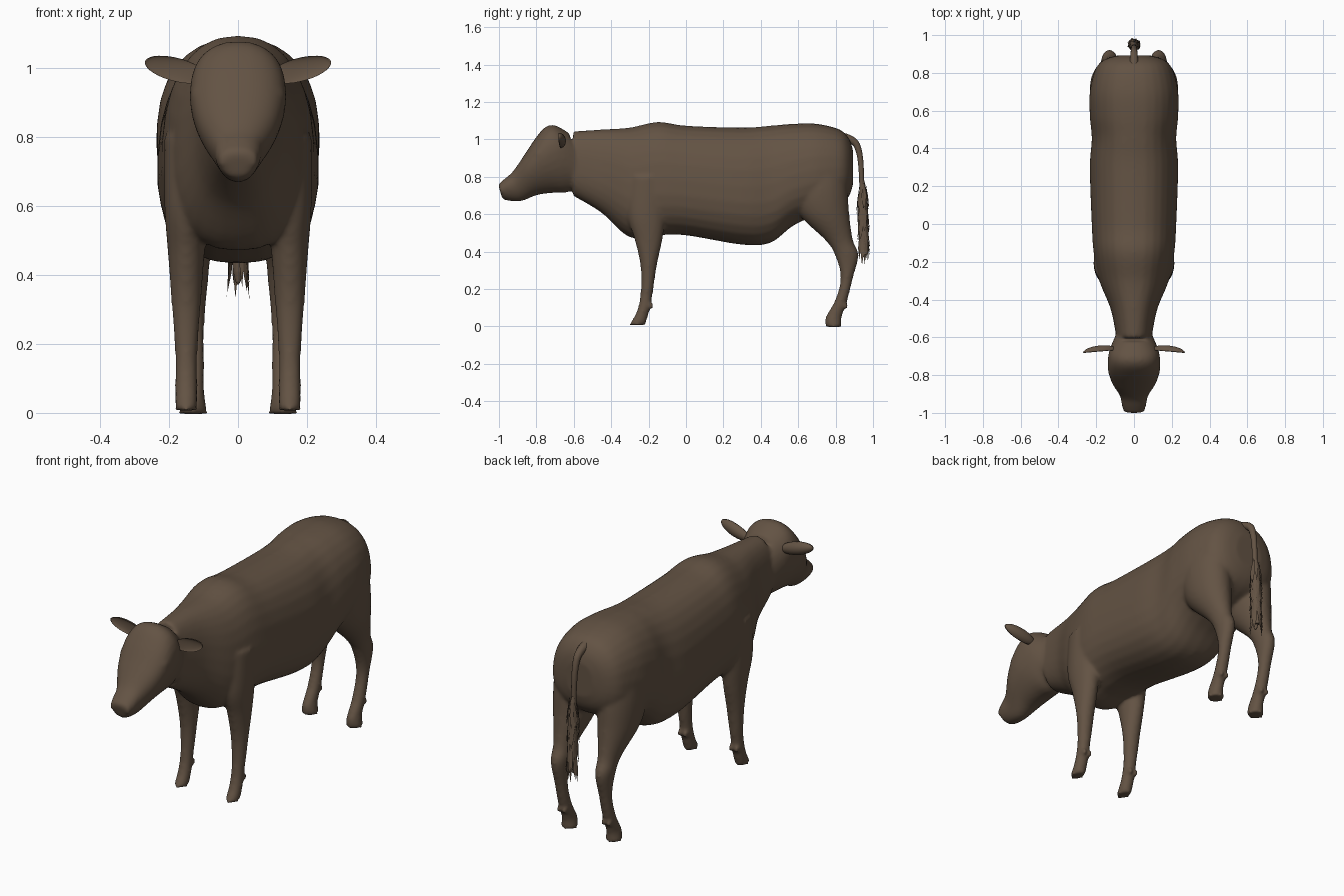
import bpy, bmesh, math, random
from mathutils import Vector, Matrix

random.seed(4)
if "Cube" in bpy.data.objects:
    bpy.data.objects.remove(bpy.data.objects["Cube"], do_unlink=True)

# One flat colour for the whole animal
BROWN = (0.125, 0.086, 0.057, 1)
hide = bpy.data.materials.new("brown_hide")
hide.use_nodes = True
hide.diffuse_color = BROWN
shader = next(node for node in hide.node_tree.nodes if node.type == "BSDF_PRINCIPLED")
shader.inputs["Base Color"].default_value = BROWN
shader.inputs["Roughness"].default_value = 0.8


def spline(rows, steps=6):
    """Catmull-Rom interpolation through the section rows."""
    last = len(rows) - 1
    result = []
    for i in range(last):
        neighbours = list(zip(rows[max(i - 1, 0)], rows[i], rows[i + 1], rows[min(i + 2, last)]))
        for step in range(steps):
            t = step / steps
            result.append([b + t * (c - a) / 2
                           + t * t * (a - 2.5 * b + 2 * c - d / 2)
                           + t ** 3 * (3 * b - a - 3 * c + d) / 2
                           for a, b, c, d in neighbours])
    return result + [rows[last]]


def loft(bm, rows, axis, centre_x=0, power=2, skew=0, sides=28):
    """Row: centre y, centre z, half depth along the axis, half width in x."""
    axis = Vector((0, *axis)).normalized()
    rings = []
    for y, z, depth, width in spline(rows):
        ring = []
        for k in range(sides):
            angle = math.tau * k / sides
            c, s = [math.copysign(abs(value) ** (2 / power), value)
                    for value in (math.cos(angle), math.sin(angle))]
            sideways = centre_x + width * s * (1 + skew * c)
            ring.append(bm.verts.new(Vector((sideways, y, z)) + axis * depth * c))
        rings.append(ring)
    for lower, upper in zip(rings, rings[1:]):
        for k in range(sides):
            j = (k + 1) % sides
            bm.faces.new((lower[k], lower[j], upper[j], upper[k]))
    bm.faces.new(rings[0])
    bm.faces.new(rings[-1])


def blob(bm, centre, size):
    placement = Matrix.Translation(centre) @ Matrix.Diagonal((*size, 1))
    bmesh.ops.create_uvsphere(bm, u_segments=16, v_segments=10, radius=1, matrix=placement)


def add_object(name, data):
    data.materials.append(hide)
    part = bpy.data.objects.new(name, data)
    bpy.context.collection.objects.link(part)
    return part


def finish(bm, name, smooth=True):
    bmesh.ops.recalc_face_normals(bm, faces=bm.faces)
    for face in bm.faces:
        face.smooth = smooth
    mesh = bpy.data.meshes.new(name)
    bm.to_mesh(mesh)
    bm.free()
    return add_object(name, mesh)


# Torso, neck to rump
torso = [(-.6, .87, .17, .09), (-.45, .83, .22, .12), (-.3, .77, .29, .18),
         (-.15, .79, .3, .21), (0, .78, .29, .22), (.3, .75, .31, .23),
         (.45, .76, .31, .22), (.57, .81, .27, .23), (.7, .84, .24, .23),
         (.82, .85, .2, .2), (.87, .85, .15, .15), (.89, .85, .09, .08)]

# Head, nape to muzzle
head = [(-.58, .87, .17, .09), (-.65, .9, .18, .12), (-.7, .89, .18, .13),
        (-.76, .86, .15, .13), (-.83, .81, .11, .11), (-.9, .75, .08, .07),
        (-.95, .73, .06, .06), (-.99, .72, .04, .05)]

# Legs, hip or shoulder down to hoof
hind_leg = [(.74, .9, .1, .08), (.72, .74, .14, .1), (.74, .6, .13, .09),
            (.82, .46, .07, .05), (.86, .38, .06, .04), (.86, .26, .03, .03),
            (.83, .14, .03, .03), (.79, .05, .04, .03), (.79, 0, .04, .04)]
front_leg = [(-.2, .8, .1, .06), (-.21, .6, .1, .06), (-.2, .46, .07, .05),
             (-.2, .32, .04, .04), (-.21, .18, .03, .03), (-.23, .08, .03, .03),
             (-.26, .01, .04, .03)]

UP, BACK, FACE_UP = (0, 1), (1, 0), (-.3, 1)
bm = bmesh.new()
loft(bm, torso, UP, power=2.4, skew=-.08)
loft(bm, head, FACE_UP, power=2.2, skew=.25)
for side in (1, -1):
    blob(bm, (side * .12, -.78, .92), (.015, .026, .02))     # eyelid
    blob(bm, (side * .04, -.96, .74), (.02, .025, .02))      # nostril wing
    for leg, centre_x, heel in ((hind_leg, .13, .85), (front_leg, .15, -.19)):
        loft(bm, leg, BACK, side * centre_x)
        for offset in (-.016, .016):                         # dewclaws
            blob(bm, (side * centre_x + offset, heel, .11), (.011, .015, .016))
body = finish(bm, "body")

# Fuse the body into one skin and soften the joins
fuse = body.modifiers.new("fuse", "REMESH")
fuse.mode = "VOXEL"
fuse.voxel_size = 0.01
fuse.use_smooth_shade = True
soften = body.modifiers.new("soften", "SMOOTH")
soften.factor = 0.5
soften.iterations = 8
restore = body.modifiers.new("restore_thickness", "DISPLACE")
restore.strength = 0.003
restore.mid_level = 0

# Ears: leaf shapes, cupped towards the front
for side, name in ((1, "left_ear"), (-1, "right_ear")):
    bm = bmesh.new()
    bmesh.ops.create_uvsphere(bm, u_segments=24, v_segments=16, radius=1)
    for vert in bm.verts:
        along, thick, tall = vert.co
        if thick < 0:
            thick *= -.35 * min(1, max(0, along + .8))
        vert.co = (side * (.18 + .09 * along),
                   -.675 + .032 * thick - .008 * along,
                   .995 + .02 * along + .035 * tall)
    finish(bm, name)

# Tail: tapering curve over the rump
tail = bpy.data.curves.new("tail", "CURVE")
tail.dimensions = "3D"
tail.bevel_depth = 0.025
tail.bevel_resolution = 4
tail.use_fill_caps = True
path = [(.84, 1.01), (.9, 1), (.93, .93), (.94, .8), (.94, .6), (.96, .4)]
strand = tail.splines.new("NURBS")
strand.points.add(len(path) - 1)
strand.use_endpoint_u = True
strand.order_u = 3
for i, (point, (y, z)) in enumerate(zip(strand.points, path)):
    point.co = (0, y, z, 1)
    point.radius = 1 / (1 + .3 * i)
add_object("tail", tail)

# Ragged tail tuft: a core with loose pointed locks
bm = bmesh.new()
blob(bm, (0, .945, .58), (.024, .026, .21))
for i in range(70):
    angle = random.uniform(0, math.tau)
    top = random.uniform(.46, .79)
    drop = Vector((0, 0, random.uniform(.1, .16)))
    out = Vector((math.cos(angle), math.sin(angle), 0))
    across = Vector((-out.y, out.x, 0)) * random.uniform(.006, .011)
    root = Vector((0, .96 - .02 * top, top))
    middle = root + out * .027 - drop / 2
    tip = root + out * random.uniform(.028, .038) - drop
    corners = (root + out * .018, middle + across, tip, middle - across)
    bm.faces.new([bm.verts.new(corner) for corner in corners])
finish(bm, "tail_tuft", smooth=False)
